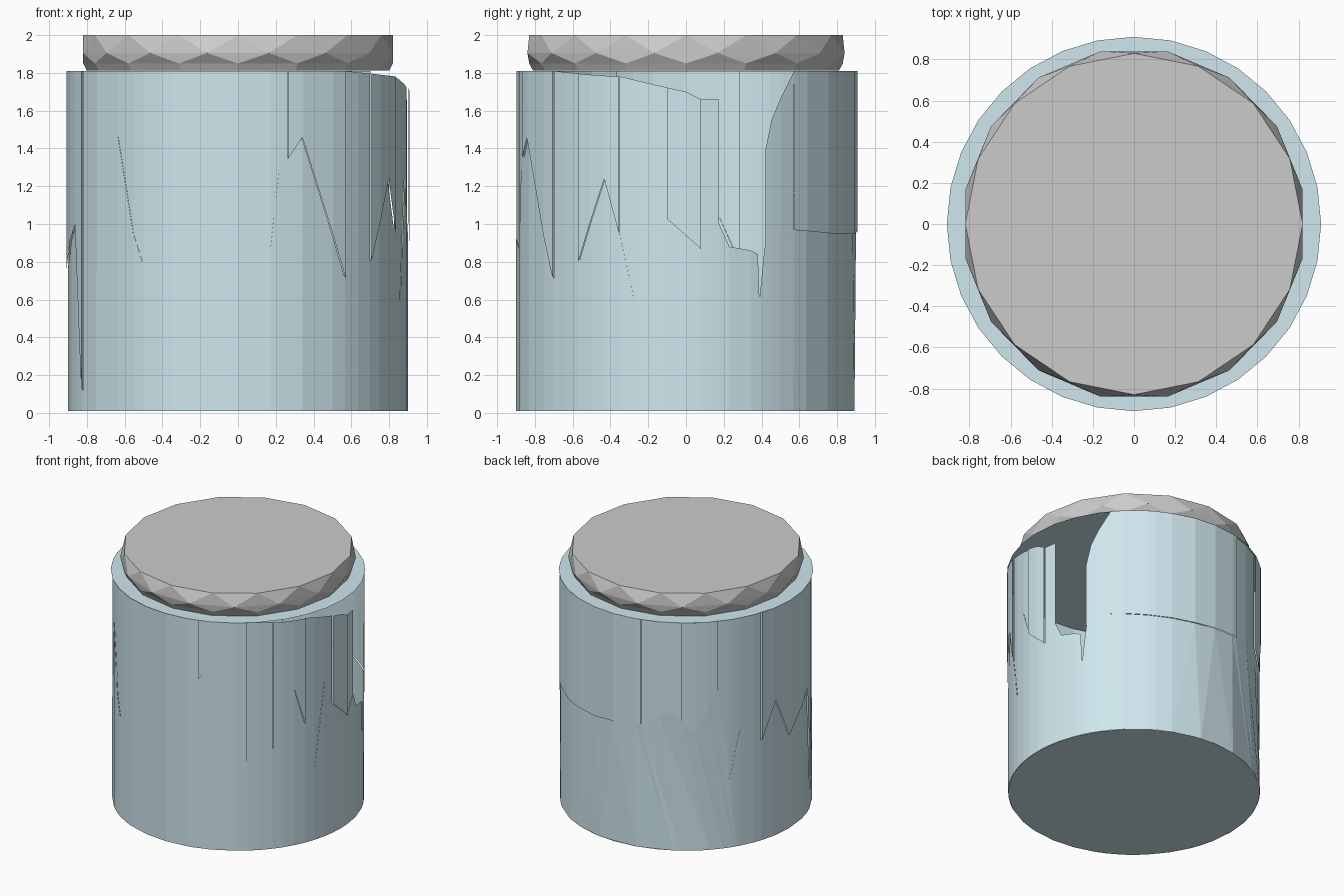
import bpy, bmesh
from math import sin, cos, pi, radians

if "Cube" in bpy.data.objects:
    bpy.data.objects.remove(bpy.data.objects["Cube"])

glass = bpy.data.materials.new("pale_blue_glass")
glass.diffuse_color = (0.62, 0.80, 0.85, 1)
glass.use_nodes = True
glass.node_tree.nodes["Principled BSDF"].inputs["Base Color"].default_value = glass.diffuse_color


def finish(bm, name, mat=None):
    me = bpy.data.meshes.new(name)
    bm.to_mesh(me)
    bm.free()
    ob = bpy.data.objects.new(name, me)
    bpy.context.collection.objects.link(ob)
    if mat:
        me.materials.append(mat)
    return ob


def pol(r, a, z):
    return (r * cos(radians(a)), r * sin(radians(a)), z)


def interp(pts, a):
    for (a0, z0), (a1, z1) in zip(pts, pts[1:]):
        if a0 <= a <= a1:
            return z0 + (z1 - z0) * (a - a0) / (a1 - a0)
    return pts[-1][1]


TOP = 1.81
STEP = 11.25
grid = [i * STEP for i in range(-8, 33)]

# jagged seam between lower and upper wall: (angle, height)
seam = [(39.3, 0.97), (60, 0.95), (79, 0.95), (104, 0.98), (116, 1.1), (123, 1.03),
        (129, .94), (139.5, 1.28), (145, .55), (150.5, .93), (161.7, .8), (170, 1.08),
        (179.5, .75), (198, 1.0), (204, .12), (225, 1.47), (232, .95), (236, .79),
        (243, .94), (270, .92), (281, .87), (284, 1.28), (292, 1.46), (309, .71),
        (321, .8), (331.5, 1.24), (337, .95), (342.5, .58), (348.5, 1.24), (353.6, 1.03),
        (365, .87), (371.25, 1.0)]
# rim of the broken opening on the right side
gap_low = [(11.25, 1.0), (14.8, .88), (22.5, .86), (25, .84), (25.6, .6), (27.0, .8), (27.8, .9)]
gap_high = [(27.8, 1.4), (30, 1.55), (33.75, 1.67), (39.3, TOP)]
top = [(39.3, TOP), (309, TOP), (326.25, 1.79), (337.5, 1.78), (348.75, 1.74),
       (360, 1.70), (365, 1.66), (371.25, 1.66)]


def strip(bm, angles, lo, hi):
    prev = None
    for a in angles:
        cur = (bm.verts.new(lo(a)), bm.verts.new(hi(a)))
        if prev:
            bm.faces.new((prev[0], cur[0], cur[1], prev[1]))
        prev = cur


def base_angle(a):
    # folded pleats sweep sideways on the rear lower wall
    return a + (20 * sin(pi * (a - 75) / 75) if 75 < a < 150 else 0)


def angles_for(*lists):
    keys = sorted({a for l in lists for a, _ in l} | {i * STEP for i in range(4, 33)})
    return [a for a in keys if 39.3 <= a <= 371.25]


# lower wall
bm = bmesh.new()
strip(bm, angles_for(seam), lambda a: pol(.9, base_angle(a), .01),
      lambda a: pol(.9, a, interp(seam, a)))
strip(bm, [a for a, _ in gap_low], lambda a: pol(.9, a, .01),
      lambda a: pol(.9, a, interp(gap_low, a)))
strip(bm, [a for a, _ in gap_high], lambda a: pol(.9, a, .01),
      lambda a: pol(.905, a, interp(gap_high, a)))
bmesh.ops.triangulate(bm, faces=bm.faces[:])
finish(bm, "jar_lower_wall", glass)

# upper wall, split into slightly stepped panels by vertical cracks
bm = bmesh.new()
cracks = [39.3, 104, 123, 139.5, 161.7, 204, 287, 309, 321, 337, 353.6, 365, 371.25]
for i, (c0, c1) in enumerate(zip(cracks, cracks[1:])):
    r = .908 if i % 2 == 0 else .898
    ang = sorted({c0, c1} | {a for a in angles_for(seam, top) if c0 < a < c1})
    strip(bm, ang, lambda a: pol(r, a, interp(seam, a) - .002),
          lambda a: pol(r, a, interp(top, a)))
finish(bm, "jar_upper_wall", glass)

# closed floor and shoulder of the jar
for name, r, z in (("jar_floor", .9, .01), ("jar_shoulder", .91, TOP)):
    bm = bmesh.new()
    vs = [bm.verts.new(pol(r, i * STEP, z)) for i in range(32)]
    bm.faces.new(vs if z > 1 else vs[::-1])
    finish(bm, name, glass)

# faceted lid: 16-sided top and base, staggered wider belt between
bm = bmesh.new()
rings = []
for z, rx, ry, off in ((1.812, .80, .81, 0), (1.85, .82, .83, 0), (1.905, .836, .856, 11.25),
                       (2.0, .82, .83, 0)):
    rings.append([bm.verts.new((rx * cos(radians(i * 22.5 + off)),
                                ry * sin(radians(i * 22.5 + off)), z)) for i in range(16)])
for k, (lo, hi) in enumerate(zip(rings, rings[1:])):
    for i in range(16):
        j = (i + 1) % 16
        if k == 0:
            bm.faces.new((lo[i], lo[j], hi[j], hi[i]))
        elif k == 1:
            bm.faces.new((lo[i], lo[j], hi[i]))
            bm.faces.new((lo[j], hi[j], hi[i]))
        else:
            bm.faces.new((lo[i], hi[j], hi[i]))
            bm.faces.new((lo[i], lo[j], hi[j]))
bm.faces.new(rings[-1])
bm.faces.new(rings[0][::-1])
finish(bm, "lid")
